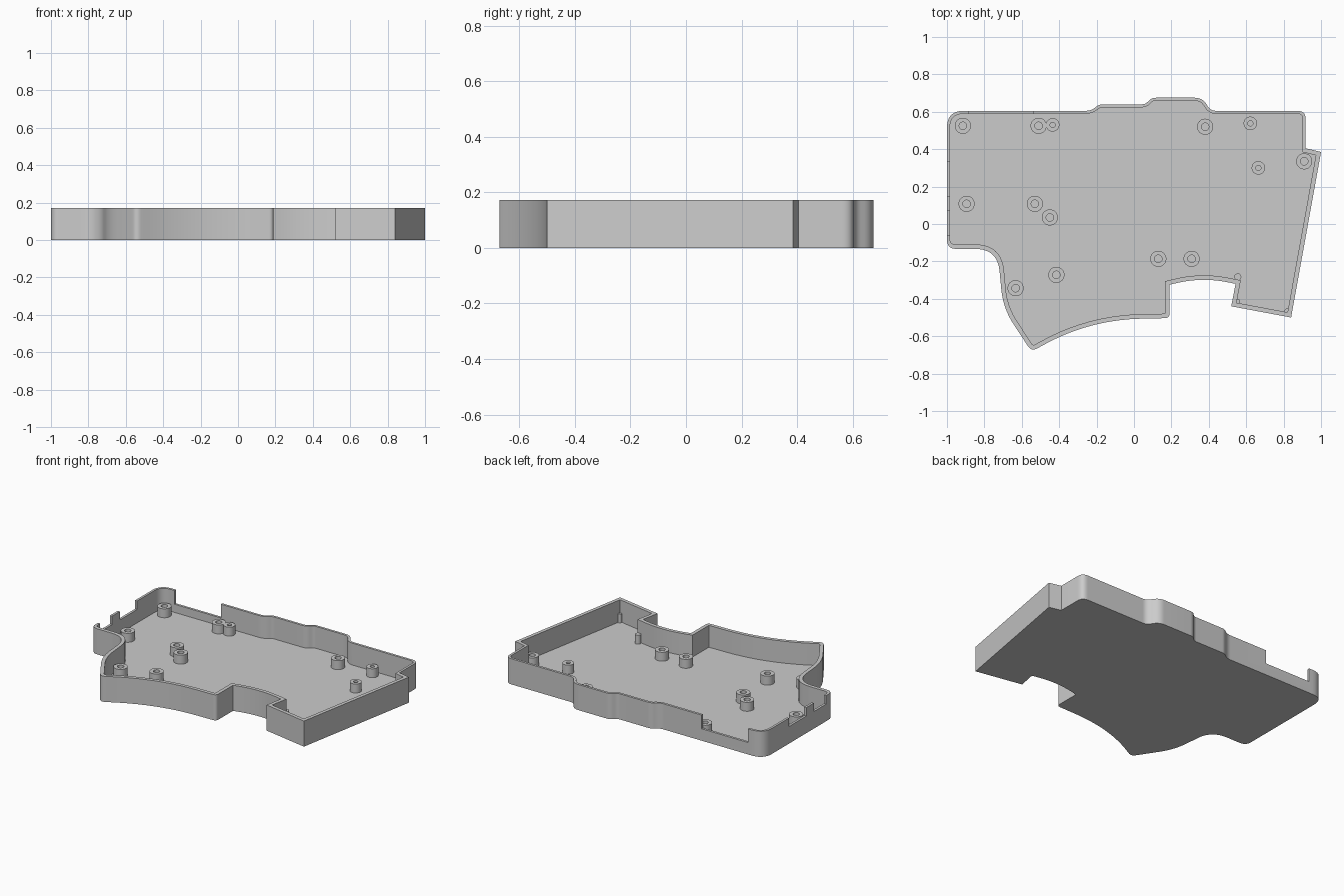
import bpy, bmesh
from math import tan
from mathutils import Vector

cube = bpy.data.objects.get("Cube")
if cube:
    bpy.data.objects.remove(cube, do_unlink=True)

HEIGHT, FLOOR = 0.172, 0.025

grey = bpy.data.materials.new("plain grey")
grey.use_nodes = True
color = (0.6, 0.6, 0.6, 1)
grey.diffuse_color = color
grey.node_tree.nodes["Principled BSDF"].inputs["Base Color"].default_value = color


def finish(name, bm):
    bmesh.ops.recalc_face_normals(bm, faces=bm.faces[:])
    mesh = bpy.data.meshes.new(name)
    bm.to_mesh(mesh)
    bm.free()
    mesh.materials.append(grey)
    obj = bpy.data.objects.new(name, mesh)
    bpy.context.collection.objects.link(obj)
    return obj


def smooth(obj):
    bpy.ops.object.select_all(action="DESELECT")
    obj.select_set(True)
    bpy.context.view_layer.objects.active = obj
    bpy.ops.object.shade_smooth_by_angle(angle=0.5)


def rounded(corners, steps=10):
    """Round each (x, y, radius) corner of a closed outline."""
    pts = []
    for i, (x, y, r) in enumerate(corners):
        p = Vector((x, y))
        if r == 0:
            pts.append(p)
            continue
        a = p + (Vector(corners[i - 1][:2]) - p).normalized() * r
        b = p + (Vector(corners[(i + 1) % len(corners)][:2]) - p).normalized() * r
        for k in range(steps + 1):
            t = k / steps
            pts.append(a * (1 - t) ** 2 + p * 2 * t * (1 - t) + b * t * t)
    return pts


def thickness(mid):
    return 0.016 if mid.x < -0.97 or mid.y > 0.45 else 0.024


def inset(corners):
    """Mitred inward offset of clockwise corners, keeping the bends parallel."""
    pts = [Vector(c[:2]) for c in corners]
    edges = []
    for i, p in enumerate(pts):
        q = pts[(i + 1) % len(pts)]
        d = (q - p).normalized()
        t = thickness((p + q) / 2)
        n = Vector((d.y, -d.x))
        edges.append((n, n.dot(p) + t, t))
    result = []
    for i, corner in enumerate(corners):
        (n1, c1, t1), (n2, c2, t2) = edges[i - 1], edges[i]
        det = n1.x * n2.y - n1.y * n2.x
        x = (c1 * n2.y - c2 * n1.y) / det
        y = (n1.x * c2 - n2.x * c1) / det
        shift = tan(n1.angle(n2) / 2) * (t1 + t2) / 2
        r = corner[2]
        if r:
            r = max(0.003, r - shift if det < 0 else r + shift)
        result.append((x, y, r))
    return result


def prism(name, pts, z0, z1):
    bm = bmesh.new()
    low = [bm.verts.new((p.x, p.y, z0)) for p in pts]
    high = [bm.verts.new((p.x, p.y, z1)) for p in pts]
    bm.faces.new(low[::-1])
    bm.faces.new(high)
    for i in range(len(pts)):
        bm.faces.new((low[i - 1], low[i], high[i], high[i - 1]))
    return finish(name, bm)


def cut(obj, cutter):
    cutter.hide_render = True
    mod = obj.modifiers.new("cut", "BOOLEAN")
    mod.operation, mod.solver, mod.object = "DIFFERENCE", "EXACT", cutter
    bpy.context.view_layer.objects.active = obj
    bpy.ops.object.modifier_apply(modifier=mod.name)
    bpy.data.objects.remove(cutter, do_unlink=True)


# Case outline, clockwise from the back left corner of the plan
outline = [
    (-1, 0.605, 0.09), (-0.23, 0.605, 0.03), (-0.185, 0.64, 0.02),
    (0.06, 0.64, 0.018), (0.095, 0.675, 0.022), (0.365, 0.675, 0.04),
    (0.41, 0.605, 0.03), (0.918, 0.605, 0.045), (0.918, 0.405, 0),
    (1, 0.385, 0), (0.84, -0.50, 0), (0.52, -0.44, 0), (0.543, -0.32, 0),
    (0.36, -0.282, 0.15), (0.19, -0.325, 0), (0.19, -0.503, 0.025),
    (-0.24, -0.512, 0.28), (-0.548, -0.682, 0.035), (-0.70, -0.45, 0.1),
    (-0.73, -0.133, 0.12), (-1, -0.133, 0.05)]

# Open tray with a thin floor
tray = prism("case_tray", rounded(outline), 0, HEIGHT)
cut(tray, prism("cavity_cutter", rounded(inset(outline)), FLOOR, HEIGHT + 0.1))

# Connector openings in the back and side walls
for x0, x1, y0, y1, z in [(-0.885, -0.54, 0.57, 0.7, 0.08),
                          (-1.1, -0.95, 0.15, 0.335, 0.115),
                          (-1.1, -0.95, -0.06, 0.07, 0.115)]:
    box = [Vector(p) for p in ((x0, y0), (x0, y1), (x1, y1), (x1, y0))]
    cut(tray, prism("opening_cutter", box, z, HEIGHT + 0.1))
smooth(tray)


def standoff(name, x, y, r, hole, top, sides=32):
    """Round post with an optional blind screw hole."""
    bm = bmesh.new()
    bmesh.ops.create_cone(bm, cap_ends=True, segments=sides, radius1=r, radius2=r,
                          depth=top - FLOOR + 0.005)
    bmesh.ops.translate(bm, vec=(x, y, (top + FLOOR - 0.005) / 2), verts=bm.verts[:])
    if hole:
        cap = max(bm.faces, key=lambda f: f.calc_center_median().z)
        bmesh.ops.inset_region(bm, faces=[cap], thickness=r - hole)
        deep = bmesh.ops.extrude_face_region(bm, geom=[cap])["geom"]
        bmesh.ops.translate(bm, vec=(0, 0, FLOOR - top),
                            verts=[v for v in deep if isinstance(v, bmesh.types.BMVert)])
        if cap.is_valid:
            bmesh.ops.delete(bm, geom=[cap], context="FACES_ONLY")
    smooth(finish(name, bm))


# Large and small screw standoffs
large = [(-0.915, 0.525), (-0.51, 0.525), (0.38, 0.52), (0.91, 0.335), (-0.895, 0.108),
         (-0.53, 0.108), (-0.45, 0.035), (-0.415, -0.272), (-0.633, -0.343),
         (0.13, -0.186), (0.308, -0.186)]
small = [(-0.435, 0.53), (0.622, 0.538), (0.665, 0.30)]
for i, (x, y) in enumerate(large):
    standoff(f"large_standoff_{i + 1}", x, y, 0.043, 0.02, 0.085)
for i, (x, y) in enumerate(small):
    standoff(f"small_standoff_{i + 1}", x, y, 0.036, 0.014, 0.085)

# Support pins in the thumb section
for i, (x, y, r) in enumerate([(0.555, -0.283, 0.019), (0.555, -0.415, 0.013),
                               (0.818, -0.465, 0.013)]):
    standoff(f"support_pin_{i + 1}", x, y, r, 0, 0.085, 16)
